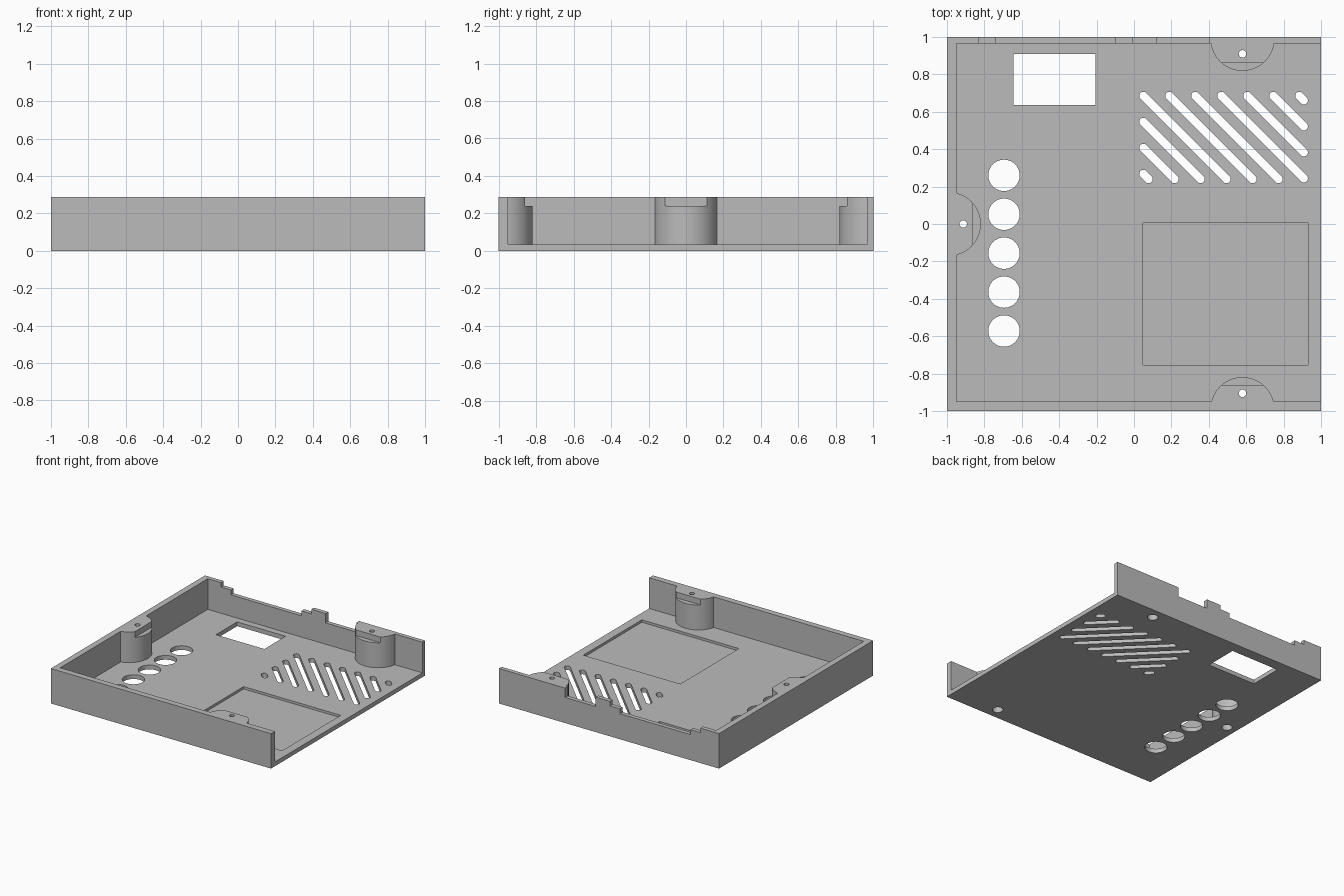
import bpy, bmesh
from math import cos, sin, pi, radians, sqrt

if "Cube" in bpy.data.objects:
    bpy.data.objects.remove(bpy.data.objects["Cube"])

HEIGHT, FLOOR, LEDGE = 0.287, 0.035, 0.24
ABOVE, BELOW = 0.4, -0.1

grey = bpy.data.materials.new("plain grey")
grey.use_nodes = True
COLOUR = (0.5, 0.5, 0.5, 1)
grey.diffuse_color = COLOUR
grey.node_tree.nodes["Principled BSDF"].inputs["Base Color"].default_value = COLOUR


def prism(name, points, z0, z1):
    """Extrude a flat outline from z0 up to z1."""
    bm = bmesh.new()
    face = bm.faces.new([bm.verts.new((x, y, z0)) for x, y in points])
    up = bmesh.ops.extrude_face_region(bm, geom=[face])["geom"]
    bmesh.ops.translate(bm, vec=(0, 0, z1 - z0),
                        verts=[v for v in up if isinstance(v, bmesh.types.BMVert)])
    bmesh.ops.recalc_face_normals(bm, faces=bm.faces)
    mesh = bpy.data.meshes.new(name)
    bm.to_mesh(mesh)
    bm.free()
    mesh.materials.append(grey)
    ob = bpy.data.objects.new(name, mesh)
    bpy.context.collection.objects.link(ob)
    return ob


def rect(x0, x1, y0, y1):
    return [(x0, y0), (x1, y0), (x1, y1), (x0, y1)]


def arc(cx, cy, r, start=0, sweep=2 * pi, n=32):
    return [(cx + r * cos(start + sweep * i / n), cy + r * sin(start + sweep * i / n))
            for i in range(n + (sweep < 6))]


def combine(target, tool, operation):
    """Apply a boolean and throw the helper away."""
    tool.hide_render = True
    mod = target.modifiers.new(operation, 'BOOLEAN')
    mod.operation, mod.object, mod.solver = operation, tool, 'EXACT'
    bpy.ops.object.select_all(action='DESELECT')
    bpy.context.view_layer.objects.active = target
    target.select_set(True)
    bpy.ops.object.modifier_apply(modifier=mod.name)
    bpy.data.objects.remove(tool)


def cut(points, z0=BELOW, z1=ABOVE):
    combine(shell, prism("cutter", points, z0, z1), 'DIFFERENCE')


# Tray with three walls, open on the right
shell = prism("enclosure_shell", rect(-1, 1, -1, 1), 0, HEIGHT)
cut(rect(-0.95, 1.2, -0.95, 0.965), FLOOR)

# Half-round screw bosses: centre, arc start, ledge cutter, screw position
bosses = [
    (0.58, 0.99, pi, rect(0.35, 0.8, 0.7, 0.86), (0.58, 0.91)),
    (0.58, -0.99, 0, rect(0.35, 0.8, -0.86, -0.7), (0.58, -0.905)),
    (-0.99, 0, -pi / 2, rect(-0.86, -0.7, -0.25, 0.25), (-0.913, 0)),
]
for cx, cy, start, ledge, screw in bosses:
    boss = prism("screw_boss", arc(cx, cy, 0.171, start, pi), 0.015, HEIGHT)
    combine(shell, boss, 'UNION')
    cut(ledge, LEDGE)
    cut(arc(*screw, 0.02, n=20))
    cut(arc(*screw, 0.04, n=24), BELOW, 0.18)

# Stepped cutouts along the back wall
for x0, x1, z in [(-0.83, -0.74, 0.25), (-0.74, -0.10, 0.21),
                  (-0.10, -0.01, 0.25), (0.12, 0.40, 0.21)]:
    cut(rect(x0, x1, 0.94, 1.1), z)

# Display window, button holes and shallow pocket
cut(rect(-0.645, -0.205, 0.635, 0.91))
for i in range(5):
    cut(arc(-0.695, 0.26 - 0.208 * i, 0.084, n=40))
cut(rect(0.048, 0.93, -0.755, 0.005), 0.015)

# Diagonal vent slots clipped to a rectangle
for k in range(-3, 7):
    s = 0.735 + 0.139 * k
    xa, xb = max(0.05, s - 0.685), min(0.908, s - 0.24)
    cut(arc(xa, s - xa, 0.022, pi / 4, pi, 10)
        + arc(xb, s - xb, 0.022, 5 * pi / 4, pi, 10))

bpy.ops.object.select_all(action='DESELECT')
shell.select_set(True)
bpy.context.view_layer.objects.active = shell
bpy.ops.object.shade_smooth_by_angle(angle=radians(30))
